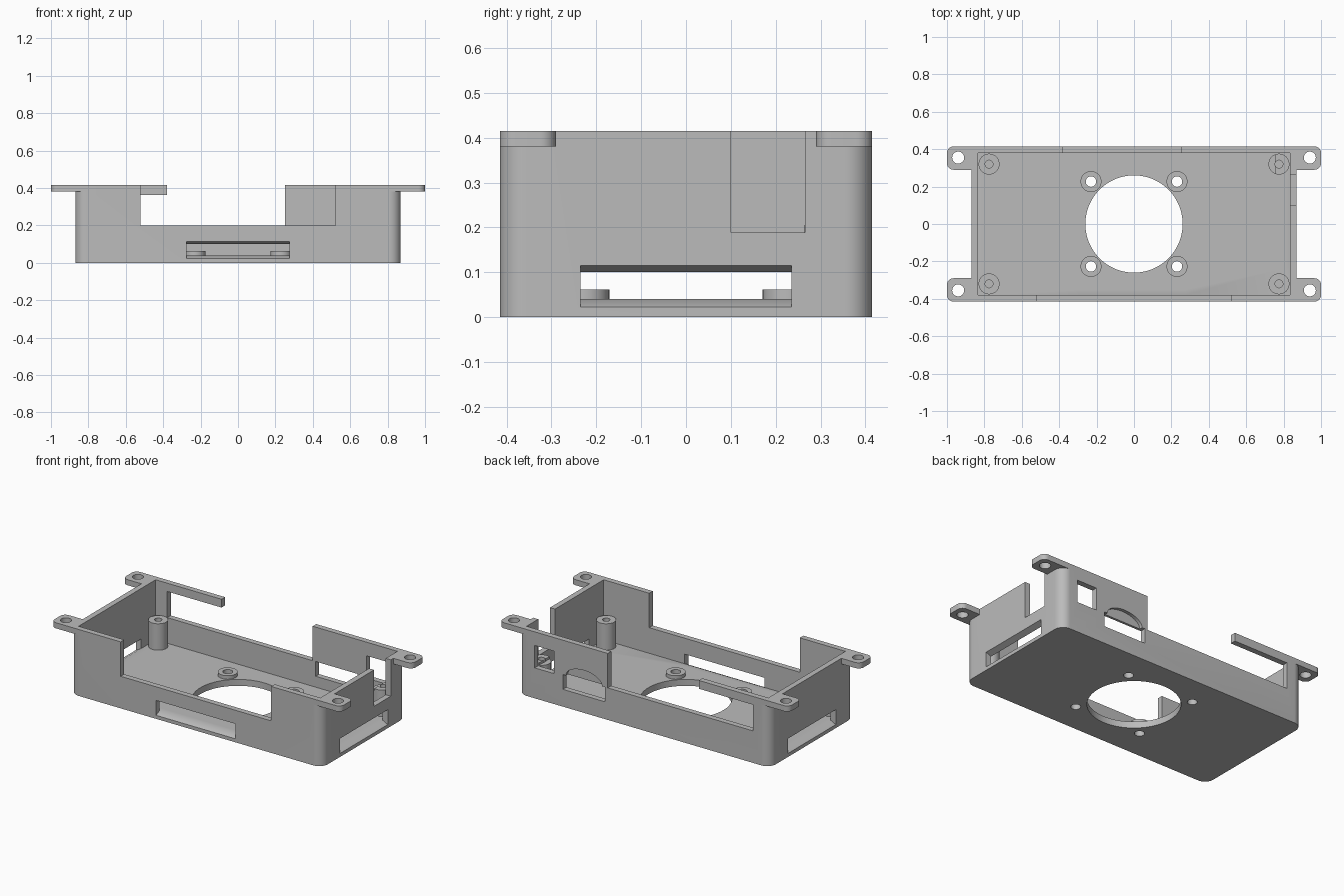
import bpy, bmesh, math
from mathutils import Matrix, Vector

if "Cube" in bpy.data.objects:
    bpy.data.objects.remove(bpy.data.objects["Cube"], do_unlink=True)

grey = bpy.data.materials.new("plain_grey")
grey.use_nodes = True
COLOUR = (0.5, 0.5, 0.5, 1)
grey.diffuse_color = COLOUR
grey.node_tree.nodes["Principled BSDF"].inputs["Base Color"].default_value = COLOUR

HX, HY, TOP = 0.87, 0.415, 0.415   # outer half sizes and height
IX, IY, FLOOR = 0.835, 0.38, 0.04  # cavity half sizes and floor level


def to_object(name, bm):
    bmesh.ops.recalc_face_normals(bm, faces=bm.faces)
    mesh = bpy.data.meshes.new(name)
    bm.to_mesh(mesh)
    bm.free()
    mesh.materials.append(grey)
    obj = bpy.data.objects.new(name, mesh)
    bpy.context.collection.objects.link(obj)
    return obj


def box(name, x, y, z):
    bm = bmesh.new()
    bmesh.ops.create_cube(bm, size=1)
    for v in bm.verts:
        v.co = Vector([(a + b) / 2 + c * (b - a) for c, (a, b) in zip(v.co, (x, y, z))])
    return to_object(name, bm)


def rounded_box(name, x, y, z, radius):
    """Box with rounded upright edges."""
    obj = box(name, x, y, z)
    bm = bmesh.new()
    bm.from_mesh(obj.data)
    upright = [e for e in bm.edges if abs(e.verts[0].co.z - e.verts[1].co.z) > 0.001]
    bmesh.ops.bevel(bm, geom=upright, offset=radius, segments=10, profile=0.5, affect='EDGES')
    bm.to_mesh(obj.data)
    bm.free()
    return obj


def cylinder(name, x, y, z0, z1, radius, sides=40):
    bm = bmesh.new()
    bmesh.ops.create_cone(bm, cap_ends=True, segments=sides, radius1=radius, radius2=radius,
                          depth=z1 - z0, matrix=Matrix.Translation((x, y, (z0 + z1) / 2)))
    return to_object(name, bm)


def combine(target, tool, operation='DIFFERENCE'):
    """Apply a boolean and drop the tool object."""
    tool.hide_render = True
    mod = target.modifiers.new("boolean", 'BOOLEAN')
    mod.operation, mod.solver, mod.object = operation, 'EXACT', tool
    bpy.context.view_layer.update()
    deps = bpy.context.evaluated_depsgraph_get()
    mesh = bpy.data.meshes.new_from_object(target.evaluated_get(deps))
    target.modifiers.clear()
    target.data = mesh
    bpy.data.objects.remove(tool, do_unlink=True)


def slot_cutter(half_width, angle, outer, inner):
    """Slot through a wall whose top and bottom slope inward, turned about z."""
    slope = 0.0175 / (outer - inner)
    bm = bmesh.new()
    profile = [(inner - 0.03, FLOOR), (inner, FLOOR), (outer, 0.022), (outer + 0.1, 0.022),
               (outer + 0.1, 0.115), (outer, 0.115), (inner, 0.1), (inner - 0.03, 0.1)]
    face = bm.faces.new([bm.verts.new((px, -half_width, pz)) for px, pz in profile])
    ext = bmesh.ops.extrude_face_region(bm, geom=[face])["geom"]
    moved = [g for g in ext if isinstance(g, bmesh.types.BMVert)]
    bmesh.ops.translate(bm, verts=moved, vec=(0, 2 * half_width, 0))
    bmesh.ops.rotate(bm, verts=bm.verts, cent=(0, 0, 0), matrix=Matrix.Rotation(angle, 3, 'Z'))
    return to_object("slot_cutter", bm)


# Tray with mounting ears
tray = rounded_box("tray", (-HX, HX), (-HY, HY), (0, TOP), 0.06)
corners = [(sx, sy) for sx in (-1, 1) for sy in (-1, 1)]
for sx, sy in corners:
    ear = rounded_box("ear", sorted((0.72 * sx, sx)), sorted((0.29 * sy, HY * sy)),
                      (0.38, TOP), 0.035)
    combine(tray, ear, 'UNION')
combine(tray, box("cavity", (-IX, IX), (-IY, IY), (FLOOR, 1)))
for sx, sy in corners:
    combine(tray, cylinder("ear_hole", 0.94 * sx, 0.355 * sy, 0.3, 0.5, 0.032))

# Wall openings: front, back gap, gap under the bar, left end, small back window
FRONT, BACK = (-0.5, -0.37), (0.37, 0.5)
openings = [
    ((-0.52, 0.52), FRONT, (0.2, 1)),
    ((-0.38, 0.25), BACK, (0.2, 1)),
    ((-0.755, -0.3), BACK, (0.2, 0.363)),
    ((0.82, 1), (0.1, 0.265), (0.188, 1)),
    ((0.62, 0.755), BACK, (0.19, 0.33)),
    ((0.27, 0.56), BACK, (0.108, 0.2)),
]
for x, y, z in openings:
    combine(tray, box("opening", x, y, z))

# Shallow arched recess above the back socket opening
bm = bmesh.new()
place = (Matrix.Translation((0.415, HY, 0.2)) @ Matrix.Diagonal((0.125, 1, 0.065, 1))
         @ Matrix.Rotation(math.pi / 2, 4, 'X'))
bmesh.ops.create_cone(bm, cap_ends=True, segments=48, radius1=1, radius2=1, depth=0.04, matrix=place)
combine(tray, to_object("recess", bm))

# Sloped vent slots in both ends and the front
combine(tray, slot_cutter(0.235, 0, HX, IX))
combine(tray, slot_cutter(0.235, math.pi, HX, IX))
combine(tray, slot_cutter(0.275, -math.pi / 2, HY, IY))

# Round fan opening in the floor
combine(tray, cylinder("fan_opening", 0, 0, -0.1, 0.2, 0.26, 96))

# Fan bosses with through holes, and tall corner posts with blind holes
parts = [tray]
for sx, sy in corners:
    side = ("left" if sx > 0 else "right") + ("_front" if sy < 0 else "_back")
    x, y = 0.23 * sx, 0.227 * sy
    boss = cylinder("fan_boss_" + side, x, y, 0.03, 0.062, 0.056)
    for part in (boss, tray):
        combine(part, cylinder("screw_hole", x, y, -0.1, 0.2, 0.028))
    x, y = 0.775 * sx, 0.32 * sy
    post = cylinder("corner_post_" + side, x, y, 0.03, 0.205, 0.056)
    combine(post, cylinder("pilot_hole", x, y, 0.07, 0.3, 0.021))
    if sx > 0 and sy > 0:
        combine(post, box("clearance", (0.62, 0.755), (0.2, 0.5), (0.19, 0.33)))
    parts += [boss, post]

# Smooth round faces, keep hard edges
bpy.ops.object.select_all(action='DESELECT')
for part in parts:
    part.select_set(True)
bpy.context.view_layer.objects.active = tray
bpy.ops.object.shade_smooth_by_angle(angle=math.radians(30))
